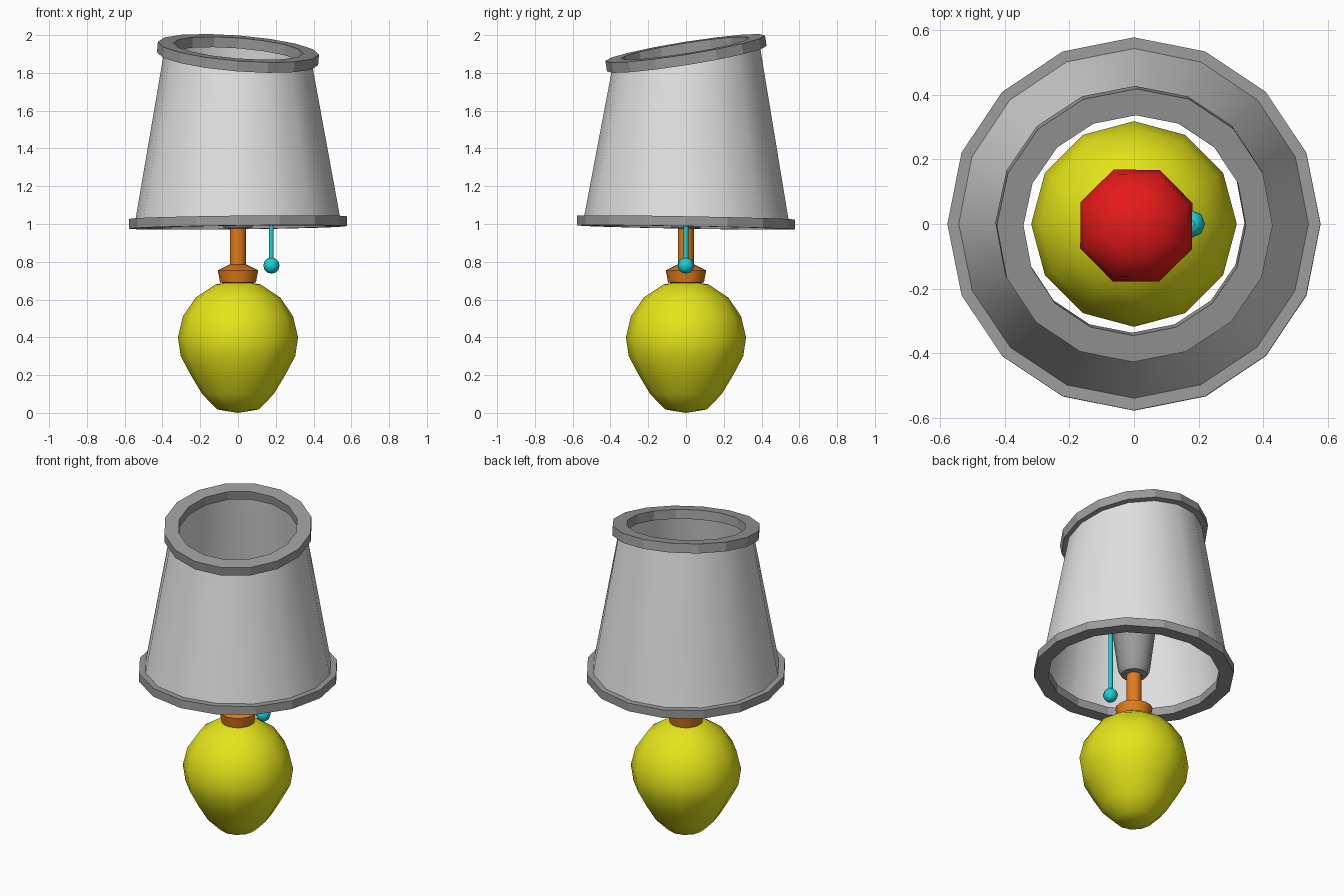
import bpy
import math

cube = bpy.data.objects.get("Cube")
if cube:
    bpy.data.objects.remove(cube, do_unlink=True)


def material(name, r, g, b):
    m = bpy.data.materials.new(name)
    m.use_nodes = True
    m.diffuse_color = (r, g, b, 1)
    m.node_tree.nodes["Principled BSDF"].inputs["Base Color"].default_value = (r, g, b, 1)
    return m


YELLOW = material("yellow glaze", 0.78, 0.78, 0.01)
ORANGE = material("orange metal", 0.75, 0.2, 0.01)
WHITE = material("pale shade cloth", 0.75, 0.75, 0.75)
GREY = material("grey trim", 0.33, 0.33, 0.33)
RED = material("red bulb", 0.78, 0.01, 0.01)
CYAN = material("cyan cord", 0.01, 0.65, 0.68)


def lathe(name, profile, sides, mat, loc=(0, 0, 0), rot=(0, 0, 0), turn=0.0, closed=False, smooth=None):
    """Spin a (radius, height) profile, listed bottom to top on the outside."""
    verts, rings = [], []
    for r, z in profile:
        start = len(verts)
        if r == 0:
            verts.append((0, 0, z))
            rings.append([start] * sides)
            continue
        for i in range(sides):
            a = turn + math.tau * i / sides
            verts.append((r * math.cos(a), r * math.sin(a), z))
        rings.append(list(range(start, start + sides)))
    faces = []
    pairs = list(zip(rings, rings[1:]))
    if closed:
        pairs.append((rings[-1], rings[0]))
    for low, high in pairs:
        for i in range(sides):
            j = (i + 1) % sides
            quad = (low[i], low[j], high[j], high[i])
            faces.append(tuple(dict.fromkeys(quad)))
    mesh = bpy.data.meshes.new(name)
    mesh.from_pydata(verts, [], faces)
    mesh.materials.append(mat)
    obj = bpy.data.objects.new(name, mesh)
    obj.location, obj.rotation_euler = loc, rot
    bpy.context.collection.objects.link(obj)
    if smooth:
        bpy.ops.object.select_all(action="DESELECT")
        obj.select_set(True)
        bpy.context.view_layer.objects.active = obj
        bpy.ops.object.shade_smooth_by_angle(angle=math.radians(smooth))
    return obj


def trim_ring(name, inner, outer, half, z, rot):
    profile = [(inner, -half), (outer, -half), (outer, half), (inner, half)]
    return lathe(name, profile, 16, GREY, (0, 0, z), rot, closed=True)


# Pear-shaped base
lathe("lamp_base", [(0, 0), (0.11, 0.018), (0.19, 0.1), (0.25, 0.2), (0.303, 0.3), (0.318, 0.4),
                    (0.292, 0.51), (0.225, 0.61), (0.12, 0.68), (0, 0.7)], 12, YELLOW, smooth=50)

# Neck collar and pole
lathe("collar", [(0, 0.68), (0.095, 0.69), (0.107, 0.755), (0.045, 0.785), (0, 0.785)], 16, ORANGE, smooth=30)
lathe("pole", [(0, 0.76), (0.043, 0.76), (0.043, 1.0), (0, 1.0)], 16, ORANGE, smooth=40)

# Bulb holder and bulb
lathe("bulb_socket", [(0, 0.97), (0.075, 0.98), (0.092, 1.01), (0.125, 1.27), (0, 1.27)], 16, GREY, smooth=40)
lathe("bulb", [(0, 1.25), (0.11, 1.26), (0.175, 1.36), (0.187, 1.44), (0.17, 1.51), (0.1, 1.57), (0, 1.59)],
      8, RED, loc=(0.007, -0.005, 0), turn=math.radians(22), smooth=50)

# Pull cord with bead
lathe("pull_cord", [(0, 0.79), (0.013, 0.79), (0.013, 1.34), (0, 1.34)], 8, CYAN, loc=(0.176, 0, 0), smooth=50)
bead = [(0.043 * math.sin(math.pi * i / 6), -0.043 * math.cos(math.pi * i / 6)) for i in range(7)]
bead[0], bead[-1] = (0, -0.043), (0, 0.043)
lathe("cord_bead", bead, 8, CYAN, loc=(0.177, 0, 0.78), smooth=50)

# Open shade whose top edge follows the slanted upper trim
low_tilt = (-0.018, -0.012, 0)
top_tilt = (math.atan(0.16), math.atan(0.08), 0)
shade = lathe("lamp_shade", [(0.545, 1.01), (0.388, 1.9)], 16, WHITE)
for v in shade.data.vertices:
    if v.co.z > 1.5:
        v.co.z += 0.16 * v.co.y - 0.08 * v.co.x
for poly in shade.data.polygons:
    poly.use_smooth = True

# Shade trims
trim_ring("lower_trim", 0.495, 0.577, 0.026, 1.008, low_tilt)
trim_ring("upper_trim", 0.345, 0.428, 0.028, 1.903, top_tilt)
